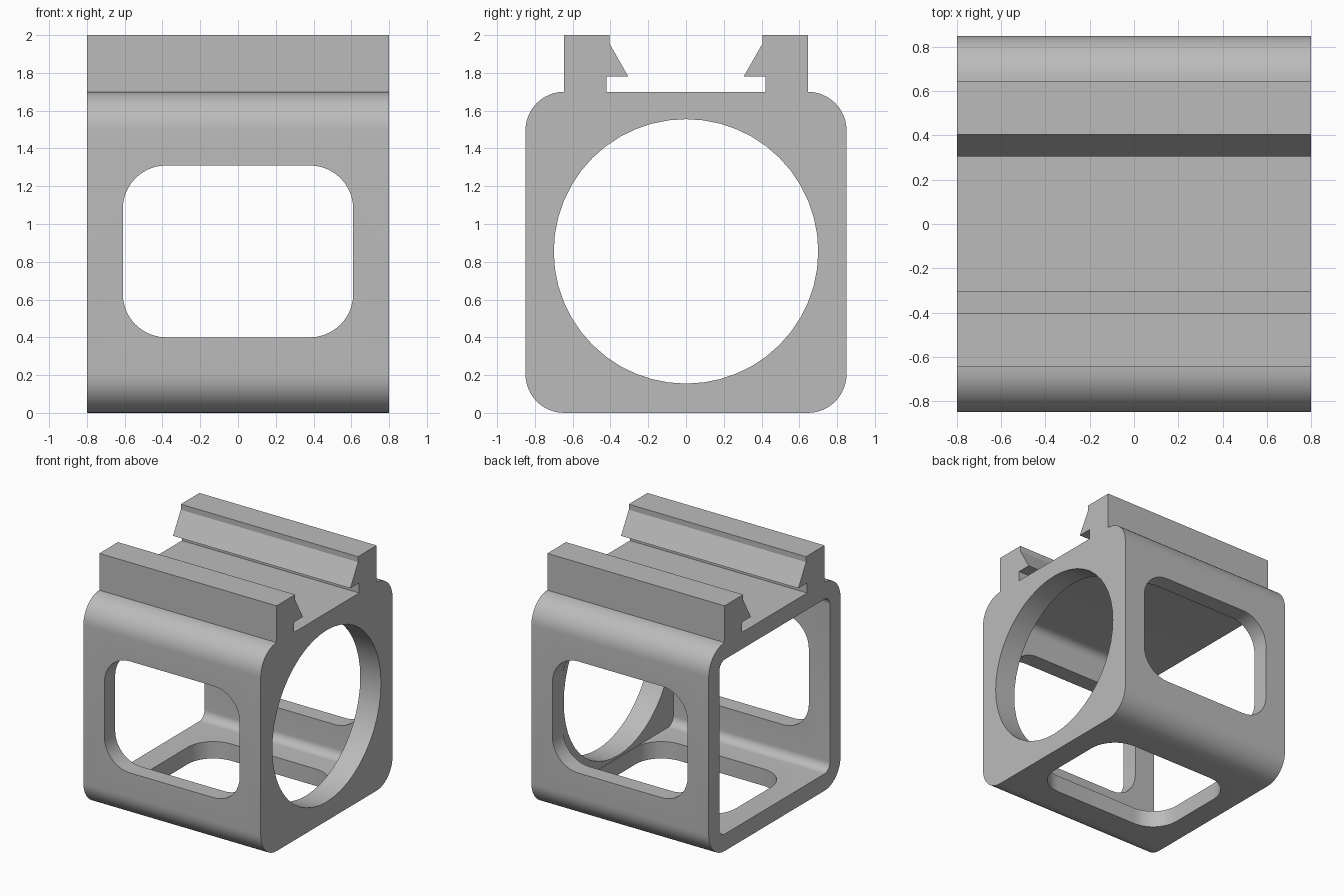
import bpy, bmesh, math
from mathutils import Vector

scene_cube = bpy.data.objects.get("Cube")
if scene_cube:
    bpy.data.objects.remove(scene_cube, do_unlink=True)

HALF_X, HALF_Y, MID_Z = 0.80, 0.85, 0.85
WALL, CORNER, INNER = 0.138, 0.205, 0.07
WIN_X, WIN_H, WIN_R = 0.61, 0.455, 0.23

grey = bpy.data.materials.new("plain_grey")
grey.use_nodes = True
grey.diffuse_color = (0.5, 0.5, 0.5, 1)
grey.node_tree.nodes["Principled BSDF"].inputs["Base Color"].default_value = (0.5, 0.5, 0.5, 1)


def arc(cx, cy, r, start, end, steps):
    """Points on an arc, angles in degrees."""
    angles = [math.radians(start + (end - start) * i / steps) for i in range(steps + 1)]
    return [(cx + r * math.cos(a), cy + r * math.sin(a)) for a in angles]


def rounded_rect(cx, cy, w, h, r, steps=10):
    """Counter-clockwise rounded rectangle from half sizes."""
    pts = []
    for k, (sx, sy) in enumerate(((1, 1), (-1, 1), (-1, -1), (1, -1))):
        pts += arc(cx + sx * (w - r), cy + sy * (h - r), r, 90 * k, 90 * k + 90, steps)
    return pts


def prism(name, profile, axis, start, end):
    """Extrude a 2D profile along the x, y or z axis."""
    place = {"x": lambda p: (start, p[0], p[1]),
             "y": lambda p: (p[0], start, p[1]),
             "z": lambda p: (p[0], p[1], start)}[axis]
    bm = bmesh.new()
    face = bm.faces.new([bm.verts.new(place(p)) for p in profile])
    new = bmesh.ops.extrude_face_region(bm, geom=[face])["geom"]
    shift = Vector([(end - start) * (axis == a) for a in "xyz"])
    bmesh.ops.translate(bm, vec=shift, verts=[v for v in new if isinstance(v, bmesh.types.BMVert)])
    bmesh.ops.recalc_face_normals(bm, faces=bm.faces)
    mesh = bpy.data.meshes.new(name)
    bm.to_mesh(mesh)
    bm.free()
    mesh.materials.append(grey)
    obj = bpy.data.objects.new(name, mesh)
    bpy.context.collection.objects.link(obj)
    return obj


# Right half of the outline: lower corner, upper corner, dovetail rail
edge = HALF_Y - CORNER
half = arc(edge, CORNER, CORNER, -90, 0, 12)
half += arc(edge, 1.70 - CORNER, CORNER, 0, 90, 12)
half += [(edge, 2.0), (0.405, 2.0), (0.405, 1.955), (0.305, 1.78), (0.42, 1.78), (0.42, 1.698)]
outline = half + [(-y, z) for y, z in reversed(half)]
body = prism("mount_body", outline, "x", -HALF_X, HALF_X)

# Hollow interior open at one end, round bore at the other, side and floor windows
window = rounded_rect(0, MID_Z + 0.005, WIN_X, WIN_H, WIN_R)
floor_window = rounded_rect(0, 0, WIN_X, WIN_H, WIN_R)
cavity = rounded_rect(0, MID_Z, HALF_Y - WALL, MID_Z - WALL, INNER)
cutters = [
    prism("cavity_cutter", cavity, "x", -1, 0.613),
    prism("bore_cutter", arc(0, MID_Z + 0.005, 0.70, 0, 360, 48)[:-1], "x", 0.4, 1),
    prism("side_window_cutter", window, "y", -1, 1),
    prism("floor_window_cutter", floor_window, "z", -0.3, 0.4),
]
for cutter in cutters:
    cutter.hide_render = True
    cutter.hide_viewport = True
    cut = body.modifiers.new(cutter.name, "BOOLEAN")
    cut.operation = "DIFFERENCE"
    cut.solver = "EXACT"
    cut.object = cutter

# Bake the cuts and drop the helpers
bpy.context.view_layer.update()
graph = bpy.context.evaluated_depsgraph_get()
baked = bpy.data.meshes.new_from_object(body.evaluated_get(graph))
body.modifiers.clear()
body.data = baked
for cutter in cutters:
    bpy.data.objects.remove(cutter, do_unlink=True)

# Smooth rounded surfaces, crisp edges
for obj in bpy.context.selected_objects:
    obj.select_set(False)
body.select_set(True)
bpy.context.view_layer.objects.active = body
bpy.ops.object.shade_smooth_by_angle(angle=math.radians(25))
